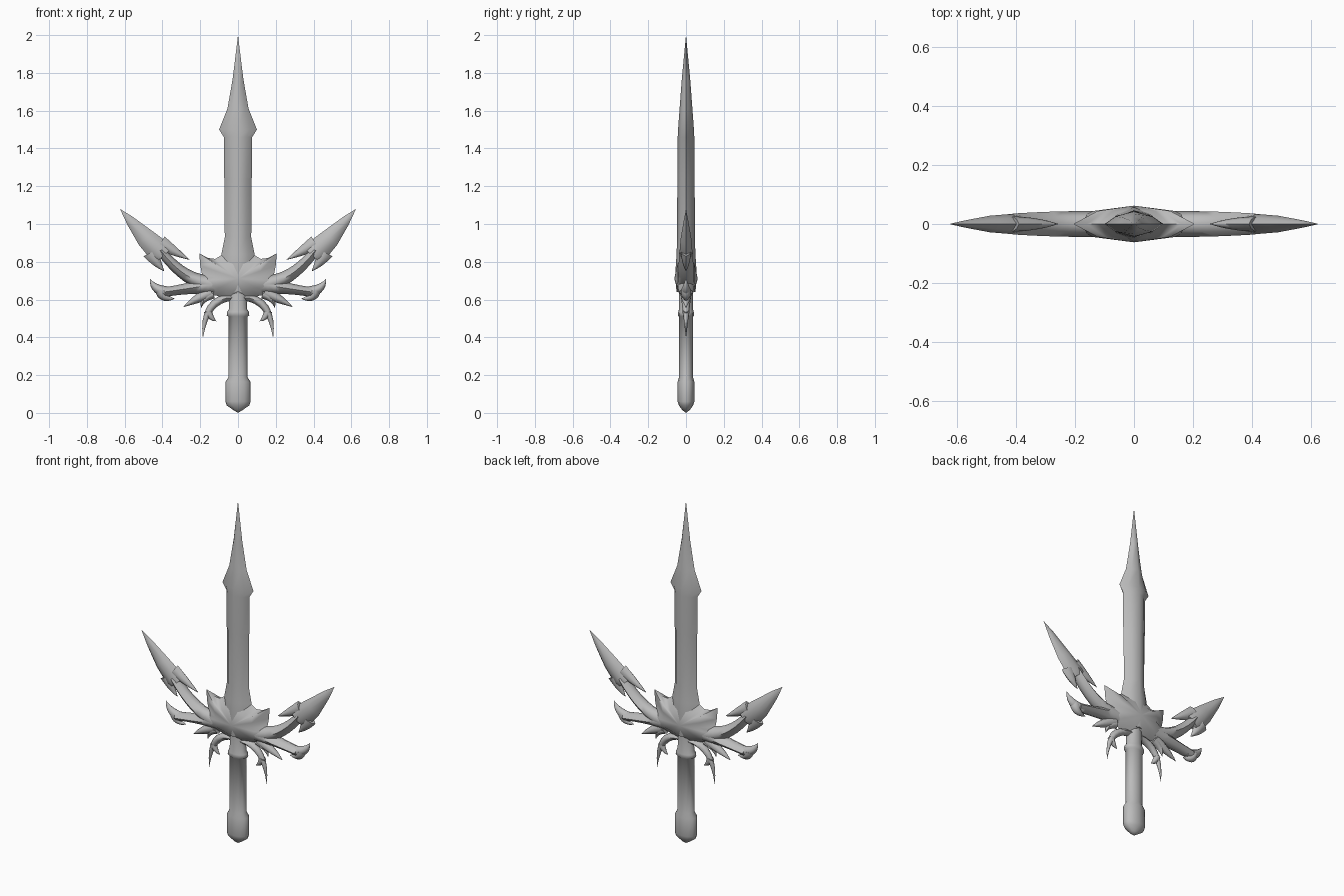
import bpy, bmesh, math
from mathutils import Vector

cube = bpy.data.objects.get("Cube")
if cube:
    bpy.data.objects.remove(cube, do_unlink=True)

# One plain steel colour for the whole sword
steel = bpy.data.materials.new("grey_steel")
steel.use_nodes = True
steel.diffuse_color = (0.5, 0.5, 0.5, 1)
steel.node_tree.nodes["Principled BSDF"].inputs["Base Color"].default_value = steel.diffuse_color


def finish(name, bm, mirrored=False):
    """Clean the mesh, shade it and optionally mirror it across the blade."""
    bmesh.ops.remove_doubles(bm, verts=bm.verts, dist=0.0004)
    bmesh.ops.recalc_face_normals(bm, faces=bm.faces)
    mesh = bpy.data.meshes.new(name)
    bm.to_mesh(mesh)
    bm.free()
    mesh.materials.append(steel)
    obj = bpy.data.objects.new(name, mesh)
    bpy.context.collection.objects.link(obj)
    bpy.ops.object.select_all(action='DESELECT')
    obj.select_set(True)
    bpy.context.view_layer.objects.active = obj
    bpy.ops.object.shade_smooth_by_angle(angle=math.radians(70))
    if mirrored:
        mirror = obj.modifiers.new("Mirror", 'MIRROR')
        mirror.use_mirror_merge = False
    return obj


def power(value, exponent):
    return math.copysign(abs(value) ** exponent, value)


def loft(name, stations, sides=8, sharpness=1.4, mirrored=False):
    """Skin stations (left edge, right edge, half depth); sharpness one is an ellipse."""
    bm = bmesh.new()
    rings = []
    for left, right, depth in stations:
        a, b = Vector((left[0], 0, left[1])), Vector((right[0], 0, right[1]))
        ring = []
        for i in range(sides):
            angle = math.tau * i / sides
            across = power(math.cos(angle), sharpness)
            point = (a + b) / 2 + (b - a) / 2 * across
            point.y = depth * power(math.sin(angle), sharpness)
            ring.append(bm.verts.new(point))
        rings.append(ring)
    for low, high in zip(rings, rings[1:]):
        for i in range(sides):
            j = (i + 1) % sides
            bm.faces.new((low[i], low[j], high[j], high[i]))
    bm.faces.new(rings[0])
    bm.faces.new(rings[-1])
    return finish(name, bm, mirrored)


def upright(name, rows, **options):
    """Symmetric vertical loft from rows of height, half width and half depth."""
    return loft(name, [((-w, z), (w, z), d) for z, w, d in rows], **options)


def bezier(a, b, c, t):
    return a * (1 - t) ** 2 + b * 2 * t * (1 - t) + c * t * t


def limb(name, start, bend, end, widths, depth, steps=8):
    """Curved, tapering limb, made on both sides of the guard."""
    start, bend, end = Vector(start), Vector(bend), Vector(end)
    end_depth = depth * 0.8 if widths[-1] else 0
    stations = []
    for k in range(steps + 1):
        t = k / steps
        centre = bezier(start, bend, end, t)
        along = ((bend - start) * (1 - t) + (end - bend) * t).normalized()
        side = Vector((-along.y, along.x)) * bezier(*widths, t)
        stations.append((centre + side, centre - side, bezier(depth, depth, end_depth, t)))
    return loft(name, stations, mirrored=True)


# Blade with flared spear point
upright("blade", [
    (0.64, 0.07, 0.05), (0.72, 0.1, 0.058), (0.84, 0.088, 0.05), (0.93, 0.07, 0.047),
    (1.24, 0.072, 0.046), (1.25, 0.075, 0.046), (1.46, 0.075, 0.044), (1.5, 0.1, 0.042),
    (1.61, 0.056, 0.034), (1.77, 0.028, 0.022), (2, 0, 0)])

# Grip with collar and pommel
upright("handle", [
    (0, 0, 0), (0.015, 0.025, 0.02), (0.04, 0.06, 0.038), (0.06, 0.066, 0.044),
    (0.165, 0.066, 0.044), (0.19, 0.05, 0.037), (0.51, 0.05, 0.037), (0.515, 0.06, 0.042),
    (0.535, 0.058, 0.041), (0.55, 0.047, 0.037), (0.66, 0.045, 0.037)],
    sides=12, sharpness=1)

# Domed guard body with two pointed shoulders
half = [(0.05, 0.6), (0.11, 0.62), (0.17, 0.63), (0.22, 0.65), (0.23, 0.7), (0.19, 0.73),
        (0.2, 0.78), (0.205, 0.845), (0.16, 0.82), (0.12, 0.815), (0.08, 0.84)]
outline = half + [(-x, z) for x, z in reversed(half)]
bm = bmesh.new()
middle = Vector((0, 0, 0.71))
rim = [bm.verts.new((x, 0, z)) for x, z in outline]
for face_side in (-1, 1):
    hub = bm.verts.new(middle + Vector((0, face_side * 0.062, 0)))
    inner = [bm.verts.new(middle.lerp(v.co, 0.6) + Vector((0, face_side * 0.044, 0))) for v in rim]
    for i in range(len(rim)):
        j = (i + 1) % len(rim)
        bm.faces.new((hub, inner[i], inner[j]))
        bm.faces.new((inner[i], rim[i], rim[j], inner[j]))
finish("guard_body", bm)

# Large upper wings: stem, crescent blade and two barbs
limb("wing_stem", (0.13, 0.68), (0.28, 0.69), (0.41, 0.86), (0.05, 0.03, 0.025), 0.044)
loft("wing_blade", [
    ((0.35, 0.87), (0.43, 0.8), 0.03), ((0.37, 0.9), (0.46, 0.81), 0.034),
    ((0.45, 0.96), (0.525, 0.89), 0.028), ((0.56, 1.04), (0.585, 0.995), 0.012),
    ((0.625, 1.08), (0.625, 1.08), 0)], mirrored=True)
limb("wing_upper_barb", (0.41, 0.9), (0.33, 0.85), (0.255, 0.81), (0.04, 0.025, 0), 0.025)
limb("wing_lower_barb", (0.46, 0.85), (0.43, 0.79), (0.39, 0.75), (0.045, 0.025, 0), 0.025)

# Lower wings: arm ending in a two-pointed hook
limb("hook_arm", (0.13, 0.68), (0.25, 0.66), (0.39, 0.64), (0.055, 0.022, 0.026), 0.044)
limb("hook_upper_point", (0.36, 0.64), (0.44, 0.64), (0.467, 0.71), (0.028, 0.035, 0), 0.03)
limb("hook_lower_point", (0.41, 0.65), (0.4, 0.6), (0.335, 0.605), (0.028, 0.03, 0), 0.028)

# Small spikes under the guard
limb("outer_spike", (0.14, 0.64), (0.23, 0.6), (0.29, 0.56), (0.035, 0.025, 0), 0.03)
limb("inner_spike", (0.13, 0.63), (0.19, 0.61), (0.195, 0.555), (0.025, 0.02, 0), 0.025)

# Curved fangs beside the grip
limb("fang", (0.03, 0.61), (0.18, 0.61), (0.186, 0.395), (0.016, 0.032, 0), 0.026)
limb("fang_barb", (0.16, 0.54), (0.145, 0.5), (0.115, 0.485), (0.022, 0.018, 0), 0.018)
